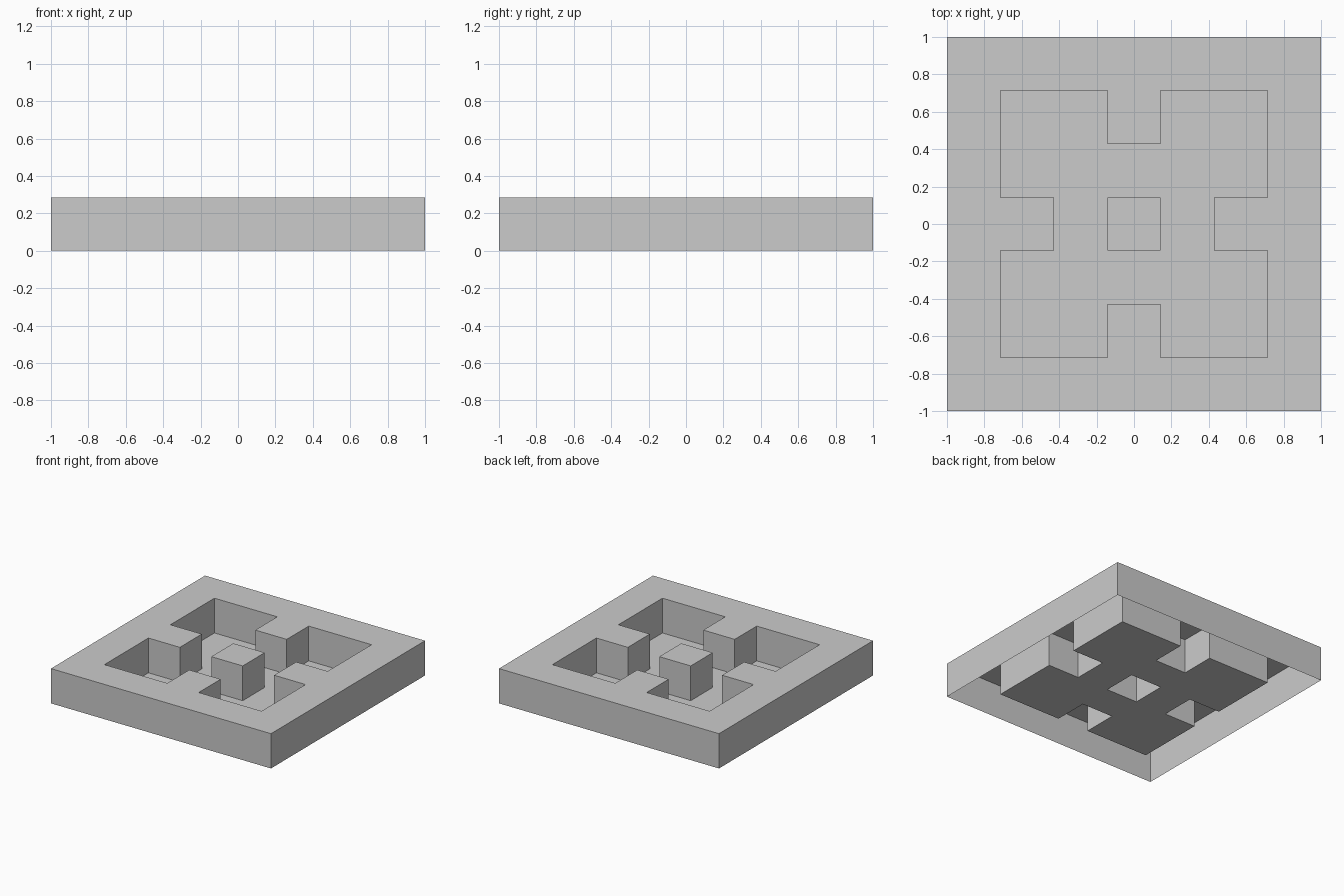
import bpy, bmesh

if "Cube" in bpy.data.objects:
    bpy.data.objects.remove(bpy.data.objects["Cube"])

N = 7                 # cells per side
CELL = 2 / N
H = CELL              # height of raised cells


def cell_of(face):
    c = face.calc_center_median()
    return round(c.x / CELL), round(c.y / CELL)


def is_raised(i, j):
    a, b = sorted((abs(i), abs(j)))
    # outer rim, four inward tabs, centre block
    return b == 3 or (a == 0 and b in (0, 2))


bm = bmesh.new()

# flat sheet: pit floor lies at ground level
bmesh.ops.create_grid(bm, x_segments=N, y_segments=N, size=1)

# raise rim, tabs and centre block, leaving them hollow underneath
raised = [f for f in bm.faces if is_raised(*cell_of(f))]
ext = bmesh.ops.extrude_face_region(bm, geom=raised)
new_verts = [g for g in ext["geom"] if isinstance(g, bmesh.types.BMVert)]
bmesh.ops.translate(bm, verts=new_verts, vec=(0, 0, H))

# clear any sheet left below the raised cells
left = [f for f in bm.faces
        if all(abs(v.co.z) < 1e-5 for v in f.verts) and is_raised(*cell_of(f))]
if left:
    bmesh.ops.delete(bm, geom=left, context="FACES")

mesh = bpy.data.meshes.new("hollow_tray")
bm.to_mesh(mesh)
bm.free()
tray = bpy.data.objects.new("hollow_tray", mesh)
bpy.context.collection.objects.link(tray)
